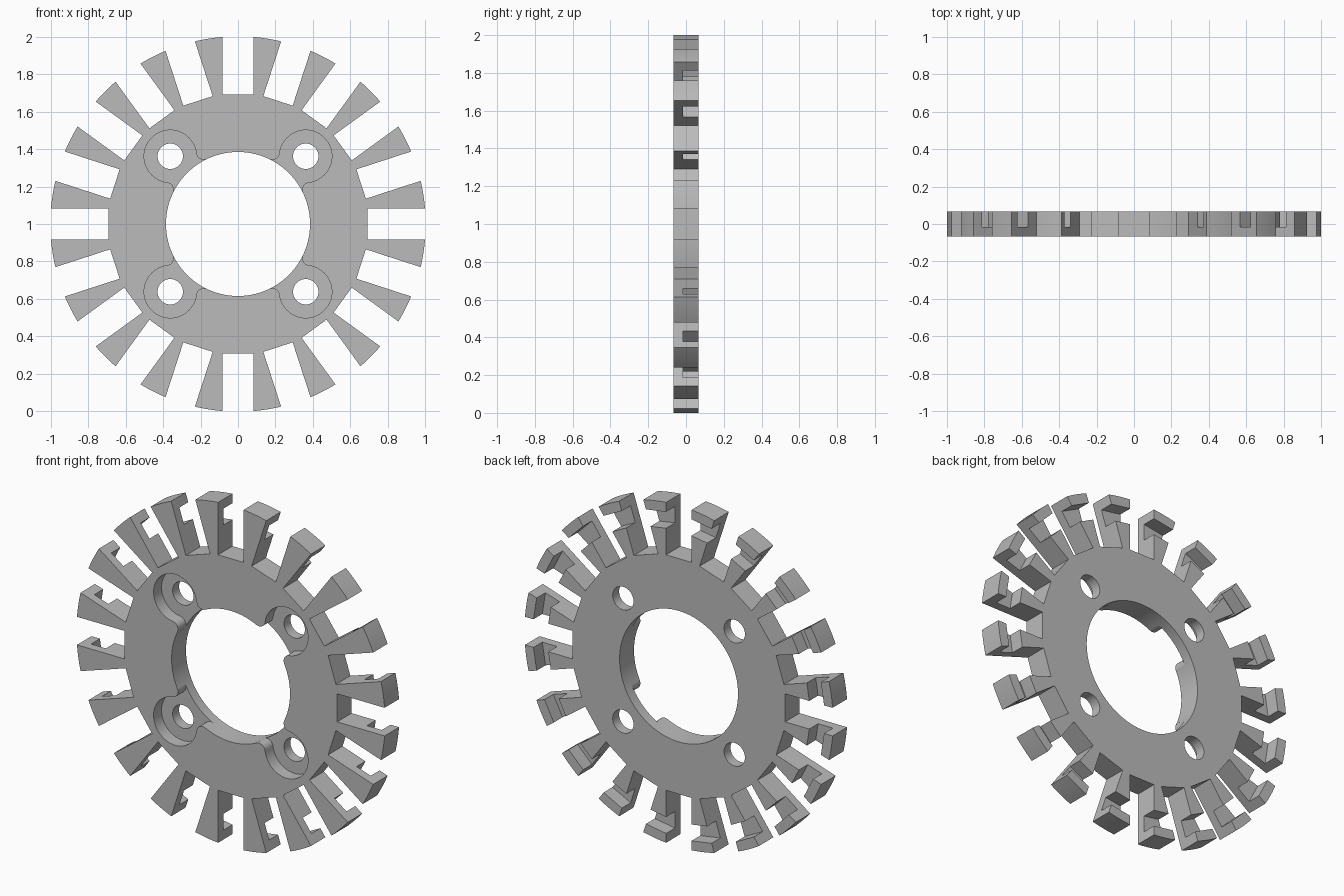
import bpy, bmesh
from math import sin, cos, pi, atan2, sqrt, radians

if "Cube" in bpy.data.objects:
    bpy.data.objects.remove(bpy.data.objects["Cube"])

HALF = 0.067          # half thickness
TIP = 1.0034          # tooth tip radius
BORE = 0.385          # central opening radius
ROOT = 0.692          # slot floor distance
SLOT = 0.0825         # half slot width
HOLE_AT = 0.512       # bolt hole distance from the centre
TEETH = 20
MID = 1.0             # height of the axis


def arc(cx, cz, r, a0, a1, n):
    return [(cx + r * cos(a0 + (a1 - a0) * i / n),
             cz + r * sin(a0 + (a1 - a0) * i / n)) for i in range(n + 1)]


def circle(cx, cz, r, n):
    return arc(cx, cz, r, 0, 2 * pi, n)[:-1]


def box(x0, x1, half):
    return [(x0, -half), (x1, -half), (x1, half), (x0, half)]


def prism(bm, pts, y0, y1, angle=0.0):
    """Extrude an outline through the thickness, turned about the axis."""
    c, s = cos(angle), sin(angle)
    ends = [[bm.verts.new((x * c - z * s, y, x * s + z * c + MID)) for x, z in pts]
            for y in (y0, y1)]
    front, back = ends
    bm.faces.new(front)
    bm.faces.new(back[::-1])
    for i in range(len(pts)):
        j = (i + 1) % len(pts)
        bm.faces.new((front[i], back[i], back[j], front[j]))


def make(name, bm):
    bmesh.ops.recalc_face_normals(bm, faces=bm.faces)
    mesh = bpy.data.meshes.new(name)
    bm.to_mesh(mesh)
    bm.free()
    obj = bpy.data.objects.new(name, mesh)
    bpy.context.collection.objects.link(obj)
    return obj


def cut(target, name, bm):
    cutter = make(name, bm)
    cutter.hide_render = True
    mod = target.modifiers.new(name, 'BOOLEAN')
    mod.operation = 'DIFFERENCE'
    mod.solver = 'EXACT'
    mod.object = cutter
    bpy.context.view_layer.objects.active = target
    bpy.ops.object.modifier_apply(modifier=mod.name)
    bpy.data.objects.remove(cutter)


# Solid disc
bm = bmesh.new()
prism(bm, circle(0, 0, TIP, 240), -HALF, HALF)
wheel = make("slotted_wheel", bm)

corners = [radians(45 + 90 * k) for k in range(4)]
pitch = 2 * pi / TEETH

# Bore, bolt holes and radial slots, all right through
bm = bmesh.new()
prism(bm, circle(0, 0, BORE, 120), -0.2, 0.2)
for a in corners:
    prism(bm, circle(HOLE_AT, 0, 0.068, 40), -0.2, 0.2, a)
for k in range(TEETH):
    prism(bm, box(ROOT, 1.2, SLOT), -0.2, 0.2, k * pitch)
cut(wheel, "through_cutter", bm)

# Front recesses round the bolt holes, blended into the bore by fillets
REC, FIL = 0.14, 0.04
u = ((BORE + FIL) ** 2 + HOLE_AT ** 2 - (REC + FIL) ** 2) / (2 * HOLE_AT)
v = sqrt((BORE + FIL) ** 2 - u * u)
turn = atan2(v, u - HOLE_AT)
fillet = arc(u, v, FIL, atan2(-v, HOLE_AT - u), atan2(v, u) - pi, 10)
inner = (u * 0.8, v * 0.8)
upper = fillet[1:] + [inner]
lower = [(x, -z) for x, z in reversed(upper)]
recess = arc(HOLE_AT, 0, REC, -turn, turn, 40) + upper + lower

# Rear cross grooves near the tooth tips
bm = bmesh.new()
for a in corners:
    prism(bm, recess, -0.2, 0.007, a)
for k in range(TEETH):
    prism(bm, box(0.851, 0.946, 0.09), -0.015, 0.2, (k + 0.5) * pitch)
cut(wheel, "recess_cutter", bm)

# Material
grey = bpy.data.materials.new("plain_grey")
grey.use_nodes = True
colour = (0.5, 0.5, 0.5, 1.0)
grey.diffuse_color = colour
grey.node_tree.nodes["Principled BSDF"].inputs["Base Color"].default_value = colour
wheel.data.materials.clear()
wheel.data.materials.append(grey)
for poly in wheel.data.polygons:
    poly.material_index = 0

# Smooth curved walls, sharp edges kept
bpy.ops.object.select_all(action='DESELECT')
wheel.select_set(True)
bpy.context.view_layer.objects.active = wheel
bpy.ops.object.shade_smooth_by_angle(angle=radians(25))
